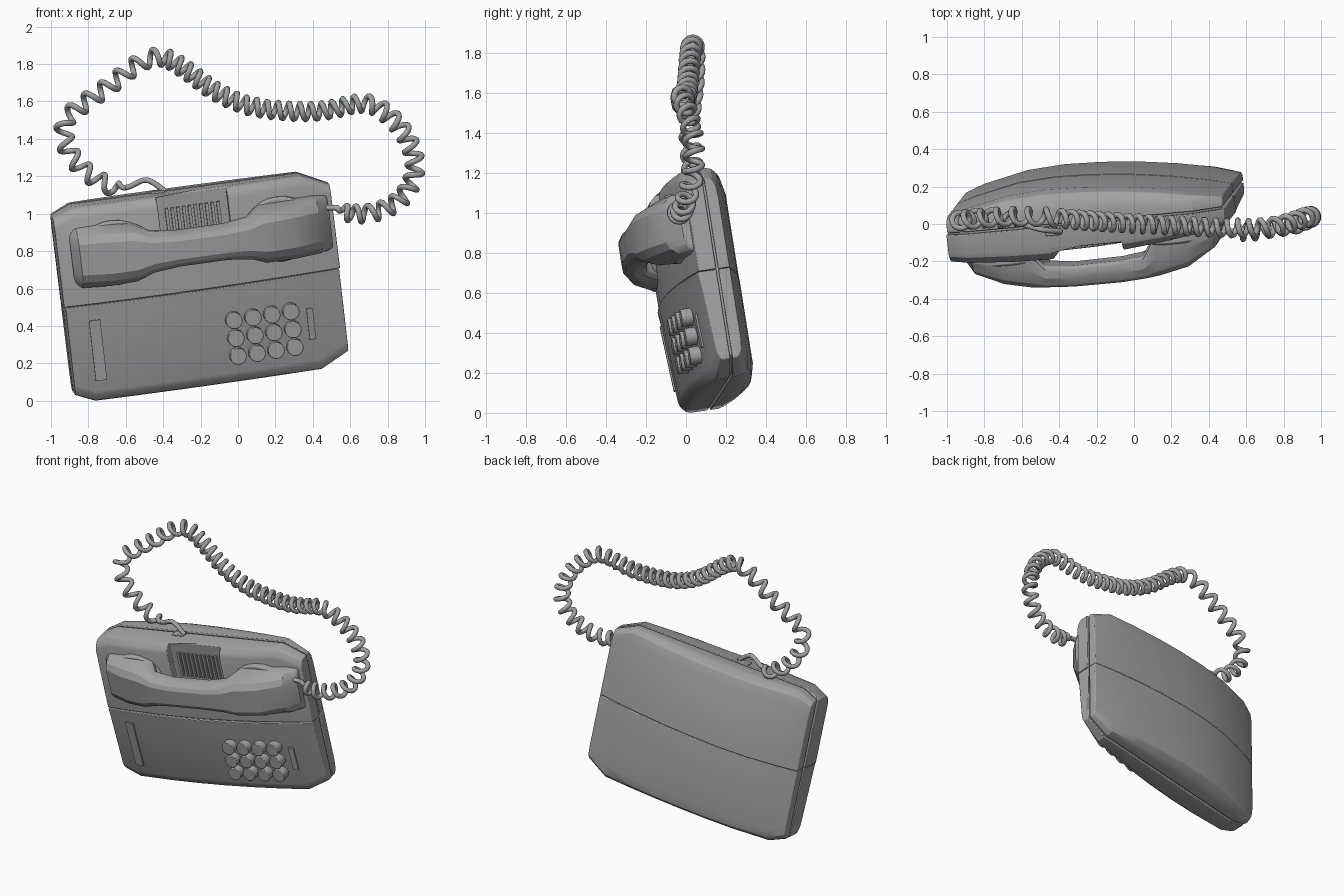
import bpy, bmesh, math
from mathutils import Vector, Matrix

cube = bpy.data.objects.get("Cube")
if cube:
    bpy.data.objects.remove(cube, do_unlink=True)

grey = bpy.data.materials.new("plain_grey")
grey.use_nodes = True
grey.diffuse_color = (0.36, 0.36, 0.36, 1)
grey.node_tree.nodes["Principled BSDF"].inputs["Base Color"].default_value = (0.36, 0.36, 0.36, 1)

# Tilted frame of the phone: x across, y to the back, z up the face
across = Vector((0.987, 0.09, 0.135)).normalized()
up = Vector((-0.115, -0.155, 0.98))
back = up.cross(across).normalized()
up = across.cross(back)
FRAME = Matrix((across, back, up)).transposed().to_4x4()
FRAME.translation = (-0.205, 0.09, 0.62)


def activate(obj):
    bpy.ops.object.select_all(action='DESELECT')
    obj.select_set(True)
    bpy.context.view_layer.objects.active = obj


def finish(name, bm, bevel=0.0, cutter=None):
    """Turn a bmesh into a tilted, shaded object."""
    bmesh.ops.recalc_face_normals(bm, faces=bm.faces)
    mesh = bpy.data.meshes.new(name)
    bm.to_mesh(mesh)
    bm.free()
    mesh.materials.append(grey)
    obj = bpy.data.objects.new(name, mesh)
    bpy.context.collection.objects.link(obj)
    obj.matrix_world = FRAME
    bpy.context.view_layer.update()
    activate(obj)
    if cutter:
        mod = obj.modifiers.new("cut", 'BOOLEAN')
        mod.operation = 'DIFFERENCE'
        mod.object = cutter
        bpy.ops.object.modifier_apply(modifier=mod.name)
    if bevel:
        mod = obj.modifiers.new("bevel", 'BEVEL')
        mod.width = bevel
        mod.segments = 2
        mod.limit_method = 'ANGLE'
        mod.angle_limit = math.radians(40)
    bpy.ops.object.shade_smooth_by_angle(angle=math.radians(25))
    return obj


def loft(sections):
    """Join equal-length point rings into a capped solid."""
    bm = bmesh.new()
    rings = [[bm.verts.new(p) for p in s] for s in sections]
    for a, b in zip(rings, rings[1:]):
        for i in range(len(a)):
            j = (i + 1) % len(a)
            bm.faces.new((a[i], a[j], b[j], b[i]))
    bm.faces.new(rings[0])
    bm.faces.new(rings[-1])
    return bm


def add_box(bm, centre, size):
    bmesh.ops.create_cube(bm, size=1, matrix=Matrix.Translation(centre) @ Matrix.Diagonal((*size, 1)))


def add_disc(bm, centre, radius, depth, sides, scale=(1, 1, 1)):
    place = Matrix.Translation(centre) @ Matrix.Diagonal((*scale, 1)) @ Matrix.Rotation(math.pi / 2, 4, 'X')
    bmesh.ops.create_cone(bm, cap_ends=True, segments=sides, radius1=radius, radius2=radius,
                          depth=depth, matrix=place)


# Body covers: octagonal outline with an off-centre bulge across the width
STATIONS = (-0.745, -0.7, -0.64, -0.4, -0.2, 0, 0.2, 0.4, 0.59, 0.67, 0.745)


def half_height(x):
    if x < 0:
        return 0.53 - 0.045 * max(0, -x - 0.64) / 0.105
    return 0.53 - 0.075 * max(0, x - 0.59) / 0.155


def bulge(x, edge, rise, left_reach=0.945):
    reach = left_reach if x < -0.2 else 0.945
    return edge + rise * (1 - ((x + 0.2) / reach) ** 2)


def cover(side, facing, edge, rise, ridge, widen=1.0):
    """Half a cover: side is up or down, facing is front (-1) or back (1)."""
    k, left_reach = (0.06, 0.945) if facing < 0 else (0.1, 0.6)
    rings = []
    for x in STATIONS:
        h, t = half_height(x), bulge(x, edge, rise, left_reach)
        prof = [(0.001, 0.006), (0.001, t + ridge), (0.06, t + ridge * 0.8), (h - k, t),
                (h - 0.035, t * (1 - k)), (h - 0.008, t * (1 - 3.5 * k)), (h, t * (1 - 6 * k)), (h, 0.006)]
        rings.append([(x * widen, facing * d, side * z) for z, d in prof])
    return loft(rings)


cut_bm = bmesh.new()
add_box(cut_bm, (0, -0.225, 0.39), (0.38, 0.2, 0.4))
recess = finish("recess_cutter", cut_bm)
recess.hide_render = True
finish("front_cover_upper", cover(1, -1, 0.095, 0.095, 0.0, 1.008), 0.005, recess)
bpy.data.objects.remove(recess, do_unlink=True)
finish("front_cover_lower", cover(-1, -1, 0.07, 0.1, 0.03), 0.005)
finish("back_cover_upper", cover(1, 1, 0.062, 0.12, 0.0), 0.005)
finish("back_cover_lower", cover(-1, 1, 0.062, 0.122, 0.0), 0.005)

# Inner core that closes the seam between the covers
core = []
for x in STATIONS:
    h = half_height(x) - 0.018
    core.append([(x * 0.98, d, z) for d, z in ((-0.03, -h), (-0.03, h), (0.03, h), (0.03, -h))])
finish("seam_core", loft(core))

# Vertical grille bars in the recess
bars = bmesh.new()
for i in range(10):
    add_box(bars, (-0.14 + i * 0.031, -0.127, 0.37), (0.017, 0.03, 0.17))
finish("grille_bars", bars)

# Cradle pads under both ends of the handset
pads = bmesh.new()
for x, depth in ((-0.45, 0.2), (0.45, 0.165)):
    add_disc(pads, (x, -depth / 2 - 0.01, 0.265), 0.175, depth, 24, (1.15, 1, 1))
finish("cradle_pads", pads, 0.012)


def panel_depth(x, z):
    """Front surface of the lower panel."""
    return bulge(x, 0.07, 0.1) + 0.024 * (1 + (z + 0.06) / 0.41)


# Keypad of round buttons
keys = bmesh.new()
for row in range(3):
    for col in range(4):
        x, z = 0.297 + (col - 1.5) * 0.104, -0.282 + (row - 1) * 0.098
        add_disc(keys, (x, -panel_depth(x, z) - 0.005, z), 0.045, 0.09, 20)
finish("keypad_buttons", keys, 0.004)


# Label strips beside the keypad
def strip(name, x, z, width, height):
    rings = []
    for u in (x - width / 2, x + width / 2):
        ring = []
        for w, lift in ((-1, 0), (1, 0), (1, 0.009), (-1, 0.009)):
            v = z + w * height / 2
            ring.append((u, -panel_depth(u, v) - lift, v))
        rings.append(ring)
    finish(name, loft(rings))


strip("label_strip_left", -0.6, -0.25, 0.06, 0.33)
strip("label_strip_right", 0.558, -0.272, 0.035, 0.17)

# Handset: position, front depth, back depth and half height along its length
SPANS = ((-0.69, 0.18, 0.1, 0.15), (-0.65, 0.25, 0.09, 0.166), (-0.5, 0.318, 0.09, 0.17),
         (-0.36, 0.35, 0.12, 0.16), (-0.27, 0.362, 0.24, 0.115), (-0.13, 0.372, 0.255, 0.098),
         (0.13, 0.372, 0.25, 0.098), (0.26, 0.362, 0.235, 0.115), (0.34, 0.35, 0.12, 0.155),
         (0.5, 0.315, 0.08, 0.16), (0.65, 0.225, 0.08, 0.156), (0.715, 0.14, 0.07, 0.145))
rings = []
for x, f, b, h in SPANS:
    m = b + (f - b) * 0.55
    side = [(b, h * 0.93), (b + 0.02, h), (m, h * 0.97), (f - (f - b) * 0.12, h * 0.75), (f, h * 0.5)]
    loop = side + [(d, -z) for d, z in reversed(side)]
    rings.append([(x + 0.01, -d, 0.258 + z) for d, z in loop])
finish("handset", loft(rings), 0.012)

# Small cord socket on the top edge
socket = bmesh.new()
add_box(socket, (-0.17, -0.03, 0.52), (0.08, 0.05, 0.04))
finish("cord_socket", socket, 0.005)

# Coiled cord wound around a smooth path
PATH = [Vector(p) for p in (
    (0.44, -0.04, 1.03), (0.53, -0.04, 1.03), (0.62, -0.04, 1.0), (0.74, -0.02, 1.01), (0.86, 0, 1.07),
    (0.93, 0.03, 1.17), (0.945, 0.04, 1.28), (0.9, 0.03, 1.41), (0.81, 0, 1.52), (0.68, -0.02, 1.59),
    (0.45, -0.02, 1.55), (0.25, -0.01, 1.55), (0.05, 0, 1.58), (-0.13, 0.01, 1.66), (-0.28, 0.02, 1.77),
    (-0.4, 0.03, 1.835), (-0.52, 0.04, 1.81), (-0.68, 0.04, 1.69), (-0.82, 0.03, 1.59), (-0.92, 0.02, 1.5),
    (-0.92, 0.02, 1.37), (-0.84, 0.03, 1.25), (-0.71, 0.03, 1.16), (-0.6, 0, 1.14), (-0.49, -0.03, 1.18),
    (-0.39, -0.04, 1.12))]
STEPS = 32


def spline(a, b, c, d, t):
    return 0.5 * (2 * b + (c - a) * t + (2 * a - 5 * b + 4 * c - d) * t * t
                  + (3 * b - a - 3 * c + d) * t ** 3)


ends = [PATH[0]] + PATH + [PATH[-1]]
line = [spline(*ends[i:i + 4], s / STEPS) for i in range(len(PATH) - 1) for s in range(STEPS)]
line.append(PATH[-1])
coil, phase = [], 0.0
for i, p in enumerate(line):
    step = line[min(i + 1, len(line) - 1)] - line[max(i - 1, 0)]
    tangent = step.normalized()
    n1 = (Vector((0, 1, 0)) - tangent * tangent.y).normalized()
    n2 = tangent.cross(n1)
    pitch = 0.105 if p.x < -0.42 else 0.08 if p.x > 0.65 else 0.06
    phase += step.length / 2 / pitch * 2 * math.pi
    ramp_in = (i / STEPS - 1) * 1.5
    ramp_out = ((len(line) - 1 - i) / STEPS - 2) * 1.5
    r = 0.042 * max(0, min(1, ramp_in, ramp_out))
    coil.append(p + r * (math.cos(phase) * n1 + math.sin(phase) * n2))

curve = bpy.data.curves.new("coiled_cord", 'CURVE')
curve.dimensions = '3D'
curve.bevel_depth = 0.0155
curve.bevel_resolution = 2
curve.use_fill_caps = True
poly = curve.splines.new('POLY')
poly.points.add(len(coil) - 1)
for point, p in zip(poly.points, coil):
    point.co = (*p, 1)
curve.materials.append(grey)
cord = bpy.data.objects.new("coiled_cord", curve)
bpy.context.collection.objects.link(cord)
activate(cord)
bpy.ops.object.convert(target='MESH')
bpy.ops.object.shade_smooth_by_angle(angle=math.radians(50))
